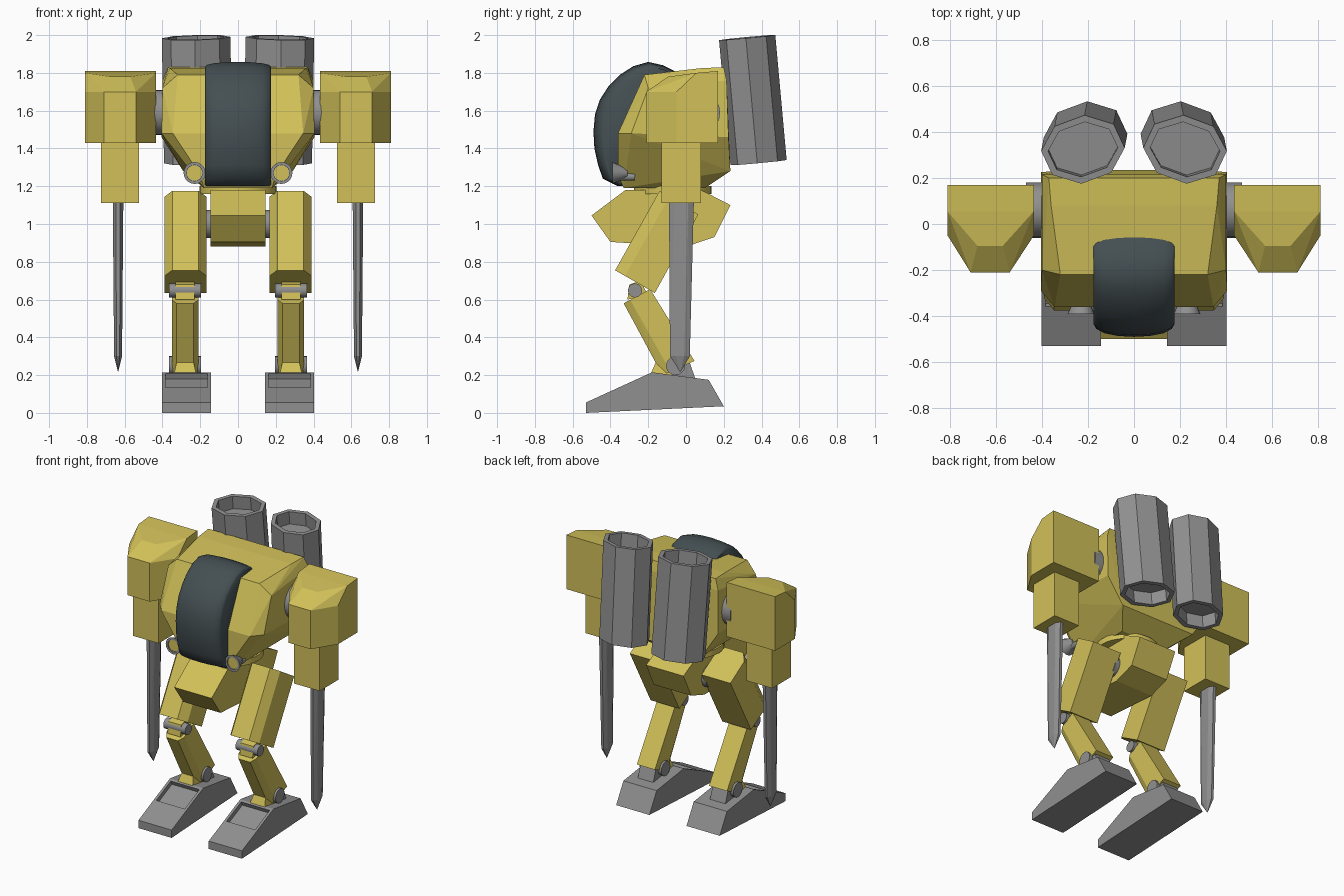
import bpy, bmesh, math
from mathutils import Matrix, Vector

if "Cube" in bpy.data.objects:
    bpy.data.objects.remove(bpy.data.objects["Cube"])


def material(name, rgb):
    m = bpy.data.materials.new(name)
    m.diffuse_color = (*rgb, 1)
    m.use_nodes = True
    m.node_tree.nodes["Principled BSDF"].inputs["Base Color"].default_value = m.diffuse_color
    return m


YELLOW = material("armour yellow", (0.64, 0.53, 0.10))
GREY = material("metal grey", (0.28, 0.28, 0.28))
GLASS = material("dark glass", (0.058, 0.078, 0.085))


def finish(bm, name, mat, smooth=None):
    bmesh.ops.recalc_face_normals(bm, faces=bm.faces)
    me = bpy.data.meshes.new(name)
    bm.to_mesh(me)
    bm.free()
    me.materials.append(mat)
    ob = bpy.data.objects.new(name, me)
    bpy.context.collection.objects.link(ob)
    if smooth:
        bpy.ops.object.select_all(action='DESELECT')
        ob.select_set(True)
        bpy.context.view_layer.objects.active = ob
        bpy.ops.object.shade_smooth_by_angle(angle=math.radians(smooth))
    return ob


def hull(name, pts, mat):
    """Faceted solid around the given corners."""
    bm = bmesh.new()
    for p in pts:
        bm.verts.new(p)
    res = bmesh.ops.convex_hull(bm, input=bm.verts)
    loose = {v for v in res["geom_interior"] + res["geom_unused"]
             if isinstance(v, bmesh.types.BMVert)}
    bmesh.ops.delete(bm, geom=list(loose), context='VERTS')
    bmesh.ops.dissolve_limit(bm, angle_limit=0.02, verts=bm.verts, edges=bm.edges)
    return finish(bm, name, mat)


def slab(name, profile, x0, x1, mat):
    """(y, z) profile extruded from x0 to x1."""
    return hull(name, [(x, y, z) for x in (x0, x1) for y, z in profile], mat)


def rod(name, start, end, r1, r2, mat, seg=20):
    start, end = Vector(start), Vector(end)
    d = end - start
    bm = bmesh.new()
    bmesh.ops.create_cone(bm, cap_ends=True, segments=seg, radius1=r1, radius2=r2, depth=d.length)
    rot = d.to_track_quat('Z', 'Y').to_matrix().to_4x4()
    bmesh.ops.transform(bm, matrix=Matrix.Translation((start + end) / 2) @ rot, verts=bm.verts)
    return finish(bm, name, mat, 35)


def recess(bm, face, rim, depth):
    """Sink the middle of a face, leaving a rim."""
    face.normal_update()
    n = face.normal.copy()
    bmesh.ops.inset_region(bm, faces=[face], thickness=rim)
    new = bmesh.ops.extrude_discrete_faces(bm, faces=[face])["faces"][0]
    bmesh.ops.translate(bm, verts=new.verts, vec=-n * depth)


# Torso shell
half = [(0.37, 0.20, 1.83), (0.40, 0.215, 1.76), (0.405, 0.225, 1.46), (0.29, 0.235, 1.28),
        (0.18, 0.10, 1.19), (0.18, -0.33, 1.19), (0.20, -0.36, 1.26), (0.345, -0.36, 1.48),
        (0.405, -0.29, 1.48), (0.40, -0.20, 1.72), (0.32, -0.22, 1.79), (0.36, 0.08, 1.825)]
hull("torso", [(s * x, y, z) for s in (-1, 1) for x, y, z in half], YELLOW)
rod("waist_ring", (0, -0.07, 1.16), (0, -0.07, 1.2), 0.205, 0.205, YELLOW, 32)

# Canopy: curved profile, slightly domed across its width
prof = [(-0.04, 1.80), (-0.12, 1.84), (-0.20, 1.858), (-0.28, 1.835), (-0.35, 1.79), (-0.41, 1.73),
        (-0.455, 1.66), (-0.482, 1.58), (-0.49, 1.49), (-0.485, 1.40), (-0.465, 1.31),
        (-0.44, 1.24), (-0.36, 1.20)]
bm = bmesh.new()
rows = []
for x, k in ((-0.175, 0.86), (-0.165, 0.91), (-0.13, 0.96), (-0.07, 0.99), (0, 1),
             (0.07, 0.99), (0.13, 0.96), (0.165, 0.91), (0.175, 0.86)):
    rows.append([bm.verts.new((x, -0.1 + (y + 0.1) * k,
                               1.5 + (z - 1.5) * (0.5 + k / 2 if z > 1.5 else 1)))
                 for y, z in prof])
for a, b in zip(rows, rows[1:]):
    for i in range(len(prof) - 1):
        bm.faces.new((a[i], a[i + 1], b[i + 1], b[i]))
    bm.faces.new((a[-1], a[0], b[0], b[-1]))
bm.faces.new(rows[0])
bm.faces.new(rows[-1])
finish(bm, "canopy", GLASS, 50)

# Pelvis and hip axle
slab("pelvis", [(-0.50, 1.045), (-0.32, 1.18), (0.08, 1.18), (0.235, 1.10),
                (0.15, 0.93), (0.0, 0.88), (-0.40, 0.905)], -0.145, 0.145, YELLOW)
rod("hip_axle", (-0.18, -0.04, 1.0), (0.18, -0.04, 1.0), 0.075, 0.075, GREY)

for s, side in ((-1, "left"), (1, "right")):
    # Shoulder pod with chamfered front
    plan = [(0.81, -0.05), (0.71, -0.21), (0.54, -0.21), (0.435, -0.05)]
    pts = [(x, y, z) for x, y in plan for z in (1.43, 1.70)]
    pts += [(x, 0.17, z) for x in (0.435, 0.81) for z in (1.43, 1.81)]
    pts += [(0.81, 0.055, 1.80), (0.435, 0.055, 1.80), (0.68, -0.095, 1.78), (0.57, -0.095, 1.78)]
    hull("shoulder_" + side, [(s * x, y, z) for x, y, z in pts], YELLOW)
    rod("shoulder_joint_" + side, (s * 0.36, 0.06, 1.59), (s * 0.47, 0.06, 1.59),
        0.12, 0.12, GREY, 24)

    # Forearm and blade
    slab("forearm_" + side, [(-0.13, 1.11), (0.08, 1.11), (0.08, 1.45), (-0.13, 1.45)],
         s * 0.525, s * 0.725, YELLOW)
    pts = [(0.635, -0.03, 0.215)]
    for z, w, y0, y1 in ((1.13, 0.028, -0.09, 0.042), (0.30, 0.021, -0.085, 0.02)):
        pts += [(0.635 + a * w, y, z) for a in (-1, 1) for y in (y0 + 0.03, y1 - 0.03)]
        pts += [(0.635 + a * w * 0.4, y, z) for a in (-1, 1) for y in (y0, y1)]
    hull("blade_" + side, [(s * x, y, z) for x, y, z in pts], GREY)

    # Headlamp: cup, lens plate and stem
    lx = s * 0.23
    rod("lamp_stem_" + side, (lx, -0.27, 1.25), (lx, -0.35, 1.25), 0.02, 0.02, GREY, 12)
    bm = bmesh.new()
    bmesh.ops.create_cone(bm, cap_ends=True, segments=20, radius1=0.025, radius2=0.058, depth=0.08,
                          matrix=Matrix.Translation((lx, -0.35, 1.27)) @ Matrix.Rotation(math.pi / 2, 4, 'X'))
    bm.normal_update()
    recess(bm, min(bm.faces, key=lambda f: f.calc_center_median().y), 0.016, 0.012)
    finish(bm, "lamp_cup_" + side, GREY, 35)
    rod("lamp_lens_" + side, (lx, -0.375, 1.27), (lx, -0.383, 1.27), 0.041, 0.041, YELLOW)

    # Thigh: tilted block with chamfered front edges
    cx = s * 0.278
    pts = []
    for (fy, fz), (by, bz) in (((-0.375, 0.755), (-0.165, 0.635)), ((-0.14, 1.175), (0.065, 1.05))):
        for a in (-1, 1):
            pts += [(cx + a * 0.07, fy, fz), (cx + a * 0.112, by, bz),
                    (cx + a * 0.112, fy + 0.25 * (by - fy), fz + 0.25 * (bz - fz))]
    hull("thigh_" + side, pts, YELLOW)

    # Knee, shin and ankle
    kx = s * 0.28
    slab("knee_link_" + side, [(-0.31, 0.60), (-0.30, 0.68), (-0.24, 0.70), (-0.20, 0.62)],
         kx - 0.05, kx + 0.05, YELLOW)
    rod("knee_pin_" + side, (kx - 0.085, -0.27, 0.648), (kx + 0.085, -0.27, 0.648),
        0.037, 0.037, GREY)
    pts = []
    for (fy, fz), (by, bz) in (((-0.33, 0.58), (-0.19, 0.655)), ((-0.125, 0.20), (0.045, 0.275))):
        for a in (-1, 1):
            pts += [(kx + a * 0.045, fy, fz), (kx + a * 0.07, by, bz),
                    (kx + a * 0.07, fy + 0.25 * (by - fy), fz + 0.25 * (bz - fz))]
    hull("shin_" + side, pts, YELLOW)
    rod("ankle_pin_" + side, (kx - 0.085, -0.055, 0.25), (kx + 0.085, -0.055, 0.25),
        0.05, 0.05, GREY)
    hull("ankle_front_" + side,
         [(kx + a * w, y, z) for a in (-1, 1)
          for w, y, z in ((0.06, -0.19, 0.20), (0.04, -0.15, 0.29), (0.04, -0.08, 0.29), (0.06, -0.05, 0.20))],
         YELLOW)
    slab("ankle_back_" + side, [(-0.09, 0.18), (-0.05, 0.26), (0.02, 0.265), (0.05, 0.18)],
         kx - 0.06, kx + 0.06, GREY)

    # Foot wedge with a sunken panel on the instep
    foot = slab("foot_" + side, [(-0.53, 0.0), (-0.53, 0.055), (-0.18, 0.215), (0.12, 0.175),
                                 (0.20, 0.035)], s * 0.144, s * 0.402, GREY)
    bm = bmesh.new()
    bm.from_mesh(foot.data)
    bmesh.ops.bisect_plane(bm, geom=bm.verts[:] + bm.edges[:] + bm.faces[:],
                           plane_co=(0, -0.375, 0), plane_no=(0, 1, 0))
    bm.normal_update()
    instep = max((f for f in bm.faces if f.normal.y < -0.2 and f.calc_center_median().y > -0.375),
                 key=lambda f: f.normal.z)
    recess(bm, instep, 0.026, 0.03)
    bm.to_mesh(foot.data)
    bm.free()

    # Launch tube: leaning eight-sided barrel, hollowed at both ends
    bm = bmesh.new()
    bmesh.ops.create_cone(bm, cap_ends=True, segments=8, radius1=1, radius2=1, depth=0.665,
                          matrix=Matrix.Rotation(s * math.radians(12), 4, 'Z'))
    bmesh.ops.scale(bm, vec=(0.183, 0.148, 1), verts=bm.verts)
    bm.normal_update()
    for cap in [f for f in bm.faces if len(f.verts) == 8]:
        recess(bm, cap, 0.03, 0.09)
    lean = (Matrix.Translation((s * 0.216, 0.354, 1.656)) @ Matrix.Rotation(math.radians(5.2), 4, 'X')
            @ Matrix.Rotation(s * math.radians(1), 4, 'Y') @ Matrix.Rotation(s * math.radians(-12), 4, 'Z'))
    bmesh.ops.transform(bm, matrix=lean, verts=bm.verts)
    finish(bm, "launch_tube_" + side, GREY)
